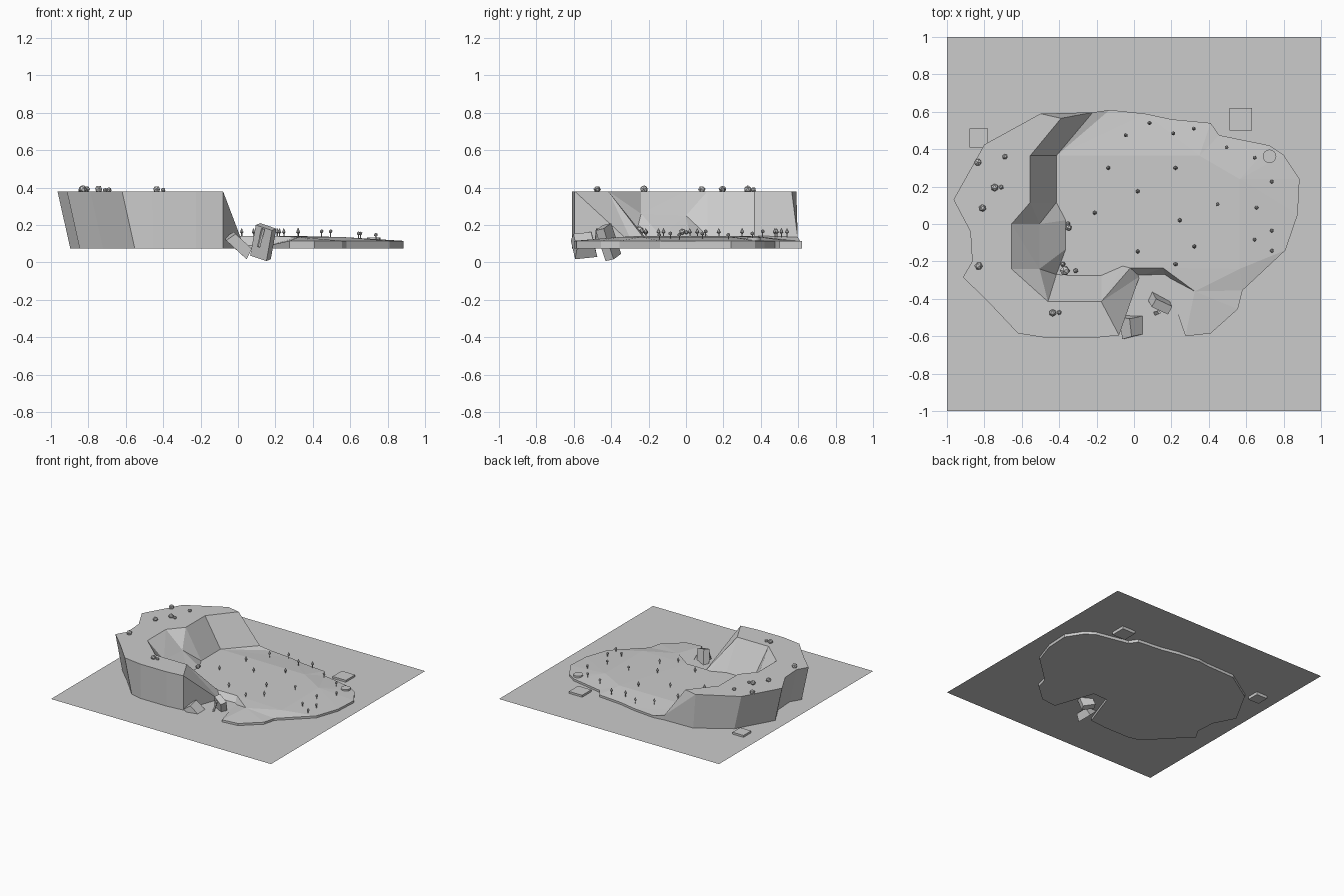
import bpy, bmesh, math
from mathutils import Vector, Matrix
from mathutils.geometry import delaunay_2d_cdt

if "Cube" in bpy.data.objects:
    bpy.data.objects.remove(bpy.data.objects["Cube"])

BASE, SEA, LOW, HIGH = 0.075, 0.098, 0.115, 0.38
MEADOW = 0.142


def finish(name, bm):
    bmesh.ops.recalc_face_normals(bm, faces=bm.faces[:])
    me = bpy.data.meshes.new(name)
    bm.to_mesh(me)
    bm.free()
    ob = bpy.data.objects.new(name, me)
    bpy.context.collection.objects.link(ob)
    return ob


def box(name, loc, size, rot=(0, 0, 0), taper=1.0):
    bm = bmesh.new()
    bmesh.ops.create_cube(bm, size=1)
    for v in bm.verts:
        if v.co.z > 0:
            v.co.x *= taper
            v.co.y *= taper
        v.co *= Vector(size)
    ob = finish(name, bm)
    ob.location, ob.rotation_euler = loc, [math.radians(a) for a in rot]
    return ob


# sea sheet
bm = bmesh.new()
bmesh.ops.create_grid(bm, x_segments=1, y_segments=1, size=1)
finish("water_sheet", bm).location.z = SEA

# island outline: high cliff shore, then low shore, then the notch
high_shore = [(-.08, -.595), (-.225, -.61), (-.46, -.61), (-.62, -.585), (-.79, -.405),
              (-.915, -.285), (-.865, -.2), (-.875, -.04), (-.965, .13), (-.80, .425), (-.50, .59)]
low_shore = [(-.13, .61), (.06, .59), (.2, .56), (.41, .54), (.455, .475), (.725, .42),
             (.80, .37), (.885, .24), (.875, .05), (.81, -.14), (.58, -.355),
             (.555, -.455), (.41, -.585), (.275, -.60)]
outline = [(x, y, HIGH) for x, y in high_shore] + [(-.22, .597, .135)]
outline += [(x, y, LOW) for x, y in low_shore]
outline += [(.165, -.275, .09), (.03, -.28, .09)]
n_out = len(outline)

# creases: plateau rim, slope middle, slope foot, meadow edge
rim = [(x, y, HIGH) for x, y in [(-.39, .565), (-.555, .365), (-.555, .115), (-.655, 0),
                                 (-.655, -.24), (-.46, -.415), (-.175, -.415)]]
middle = [(-.505, 0, .25), (-.505, -.24, .26)]
foot = [(x, y, MEADOW) for x, y in [(-.415, .365), (-.415, .115), (-.365, .02), (-.365, -.135),
                                    (-.415, -.27), (-.345, -.275), (-.175, -.275), (-.06, -.225),
                                    (-.02, -.235), (.155, -.235)]]
meadow = [(.325, -.36, .135), (.565, -.24, .135), (.565, .24, .135), (.35, .365, .14)]

pts, edges = list(outline), []


def crease(line, start=None, end=None):
    ids = list(range(len(pts), len(pts) + len(line)))
    pts.extend(line)
    chain = ([start] if start is not None else []) + ids + ([end] if end is not None else [])
    edges.extend(zip(chain, chain[1:]))
    return ids


r = crease(rim, len(high_shore) - 1, 0)
m = crease(middle)
f = crease(foot, len(high_shore))
g = crease(meadow, f[-1], f[0])
edges += [(r[3], m[0]), (r[4], m[1]), (m[0], f[2]), (m[1], f[4]), (r[5], f[5]),
          (r[2], f[1]), (r[1], f[0]), (r[6], f[8])]
edges += [(i, (i + 1) % n_out) for i in range(n_out)]

verts, _, faces, orig, _, _ = delaunay_2d_cdt([Vector(p[:2]) for p in pts], edges,
                                              [list(range(n_out))], 1, 1e-5)
zs = [pts[o[0]][2] if o else MEADOW for o in orig]


# undercut cliff: bottom edge is pulled in on the left
def base_point(co):
    pull = .068 * min(1, max(0, (-.45 - co.x) / .15))
    return Vector((co.x + pull, co.y, BASE))


bm = bmesh.new()
bv = [bm.verts.new((v.x, v.y, z)) for v, z in zip(verts, zs)]
for fc in faces:
    bm.faces.new([bv[i] for i in fc])
rim_edges = [e for e in bm.edges if len(e.link_faces) == 1]
low = {v: bm.verts.new(base_point(v.co)) for e in rim_edges for v in e.verts}
for e in rim_edges:
    a, b = e.verts
    bm.faces.new((a, b, low[b], low[a]))
bottom = [e for e in bm.edges if e.verts[0] in low.values() and e.verts[1] in low.values()]
bmesh.ops.contextual_create(bm, geom=bottom)
bmesh.ops.dissolve_limit(bm, angle_limit=math.radians(.5), verts=bm.verts[:], edges=bm.edges[:])
finish("island", bm)

# small pads beside the shore
box("back_right_pad", (.57, .56, .094), (.12, .12, .04))
box("back_left_pad", (-.83, .46, .094), (.1, .1, .04))
bm = bmesh.new()
bmesh.ops.create_cone(bm, cap_ends=True, segments=16, radius1=.036, radius2=.036, depth=.03)
finish("shore_disc", bm).location = (.725, .362, .117)

# fallen rocks in the notch
box("fallen_slab", (.135, -.415, .108), (.10, .05, .175), (12, 17, -25))
box("fallen_block", (.005, -.545, .095), (.15, .12, .06), (8, 42, 12), .8)
box("rock_splinter", (.122, -.475, .13), (.012, .02, .1), (0, 15, 20))

# boulders
boulders = [(-.835, .33, .021), (-.69, .36, .015), (-.745, .195, .021), (-.71, .197, .013),
            (-.81, .085, .02), (-.83, -.225, .022), (-.435, -.475, .02), (-.40, -.473, .013),
            (-.35, -.02, .018), (-.352, .002, .012), (-.37, -.25, .028), (-.38, -.215, .014),
            (-.312, -.25, .014)]
for i, (x, y, rad) in enumerate(boulders):
    bm = bmesh.new()
    bmesh.ops.create_icosphere(bm, subdivisions=1, radius=rad)
    ob = finish("boulder", bm)
    ground = HIGH if i < 8 else .155
    ob.location = (x, y, ground + rad * .5)
    ob.rotation_euler = (i, 2 * i, 3 * i)

# little trees: thin trunk with a diamond crown, or a round bush crown
trees = [(-.045, .475), (.083, .54), (.21, .485), (.32, .51), (-.137, .30), (.02, .175),
         (.222, .30), (-.21, .06), (.245, .02), (.323, -.12), (.222, -.215), (.02, -.147)]
bushes = [(.495, .41), (.645, .355), (.737, .227), (.447, .105), (.655, .088),
          (.737, -.035), (.645, -.083), (.737, -.143)]


def tree(name, x, y, ground, crown_z, diamond):
    bm = bmesh.new()
    bmesh.ops.create_cone(bm, cap_ends=True, segments=5, radius1=.003, radius2=.003, depth=.035,
                          matrix=Matrix.Translation((0, 0, .012)))
    at = Matrix.Translation((0, 0, crown_z))
    if diamond:
        for d, s in ((.012, 1), (-.006, -1)):
            r1, r2 = (.011, 0) if s > 0 else (0, .011)
            bmesh.ops.create_cone(bm, cap_ends=False, segments=6, radius1=r1, radius2=r2,
                                  depth=abs(2 * d), matrix=at @ Matrix.Translation((0, 0, d)))
    else:
        bmesh.ops.create_icosphere(bm, subdivisions=1, radius=.011, matrix=at)
    finish(name, bm).location = (x, y, ground)


for x, y in trees:
    tree("tree", x, y, .137, .024, True)
for x, y in bushes:
    tree("bush", x, y, .142 - max(0, x - .5) * .08, .024, False)
